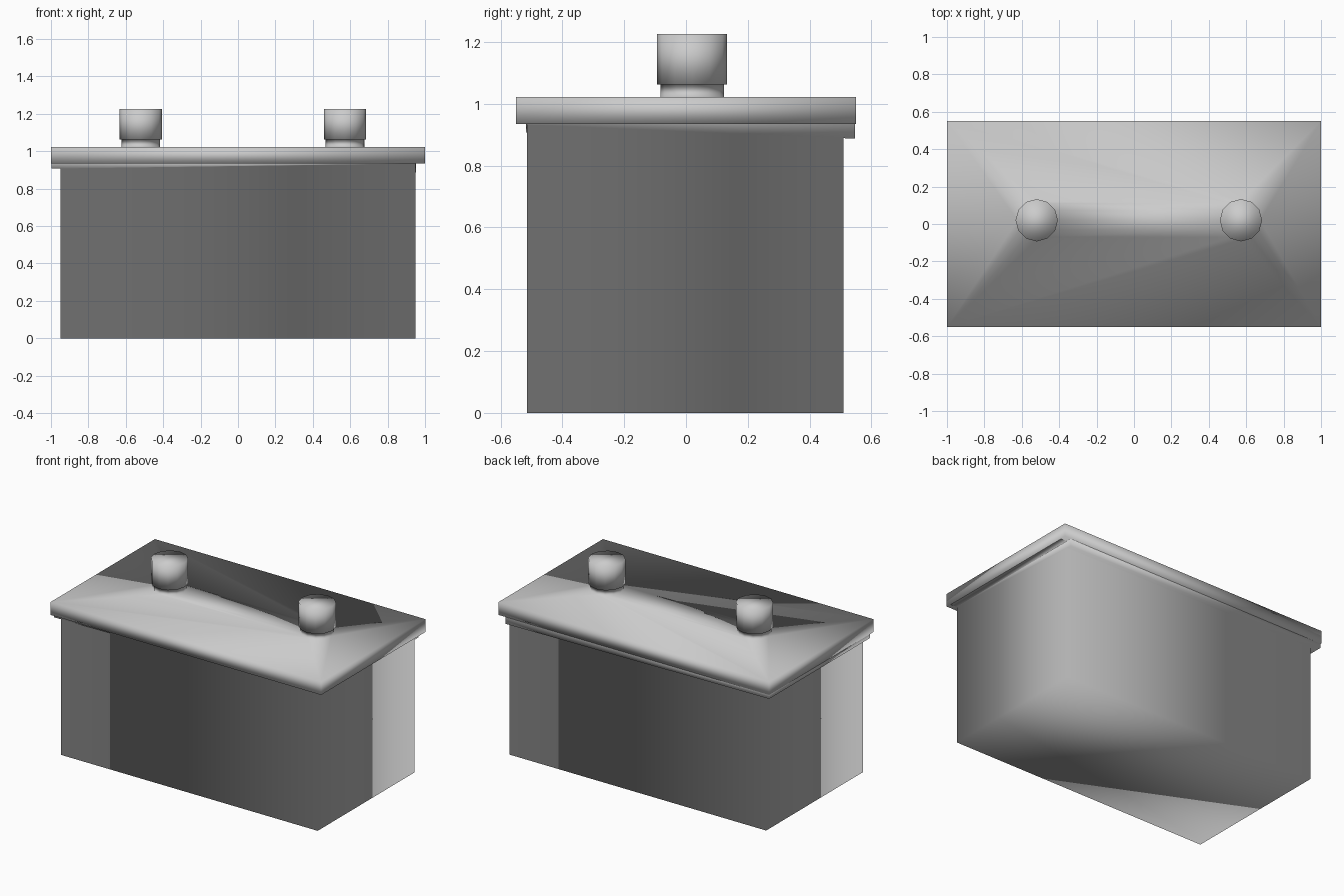
import bpy
import bmesh
import math

cube = bpy.data.objects.get("Cube")
if cube:
    bpy.data.objects.remove(cube, do_unlink=True)

grey = bpy.data.materials.new("mid_grey")
grey.use_nodes = True
grey.diffuse_color = (0.6, 0.6, 0.6, 1)
grey.node_tree.nodes["Principled BSDF"].inputs["Base Color"].default_value = (0.6, 0.6, 0.6, 1)


def finish(bm, name):
    for f in bm.faces:
        f.smooth = True
    mesh = bpy.data.meshes.new(name)
    bm.to_mesh(mesh)
    bm.free()
    mesh.materials.append(grey)
    obj = bpy.data.objects.new(name, mesh)
    bpy.context.collection.objects.link(obj)


def rectangle(bm, x0, x1, y0, y1, z):
    return [bm.verts.new((x, y, z)) for x, y in ((x0, y0), (x1, y0), (x1, y1), (x0, y1))]


def ring(bm, cx, cy, radius, z, sides=12):
    steps = [math.tau * i / sides for i in range(sides)]
    return [bm.verts.new((cx + radius * math.cos(a), cy + radius * math.sin(a), z)) for a in steps]


def bridge(bm, low, high):
    n = len(low)
    for i in range(n):
        j = (i + 1) % n
        bm.faces.new((low[i], low[j], high[j], high[i]))


def fan(bm, hub, loop, first, last):
    for i in range(first, last):
        bm.faces.new((hub, loop[(i + 1) % len(loop)], loop[i]))


# Case: soft-shaded walls and floor, with ledges tucked under the lid ends
bm = bmesh.new()
floor = rectangle(bm, -0.95, 0.95, -0.515, 0.51, 0)
top = rectangle(bm, -0.95, 0.95, -0.515, 0.51, 0.934)
ledge = rectangle(bm, -0.998, 0.998, -0.515, 0.51, 0.934)
bridge(bm, floor, top)
bm.faces.new(floor[::-1])
for a, b in ((1, 2), (3, 0)):
    bm.faces.new((top[a], top[b], ledge[b], ledge[a]))
finish(bm, "case")

# Lip under the lid, tilted so that it vanishes at the front left corner
bm = bmesh.new()
bottom = rectangle(bm, -0.998, 0.952, -0.517, 0.546, 0.907)
bottom[1].co.z = 0.933
bottom[2].co.z = 0.887
bridge(bm, bottom, rectangle(bm, -0.998, 0.952, -0.517, 0.546, 0.936))
bm.faces.new(bottom[::-1])
finish(bm, "lid_lip")

# Lid with two posts growing out of its top as one surface
bm = bmesh.new()
under = rectangle(bm, -1, 1, -0.55, 0.55, 0.935)
rim = rectangle(bm, -1, 1, -0.55, 0.55, 1.022)
bm.faces.new(under[::-1])
bridge(bm, under, rim)
feet = []
for cx in (-0.52, 0.572):
    # Neck, overhanging head and flat cap
    previous = ring(bm, cx, 0.02, 0.103, 1.022)
    feet.append(previous)
    for radius, z in ((0.103, 1.063), (0.113, 1.063), (0.113, 1.225)):
        current = ring(bm, cx, 0.02, radius, z)
        bridge(bm, previous, current)
        previous = current
    bm.faces.new(previous)

# Lid top: fans from the corners to the feet of the posts
right_foot, left_foot = feet
front_right, front_left, back_left, back_right = rim
fan(bm, back_left, left_foot, 0, 3)
fan(bm, back_right, left_foot, 3, 4)
fan(bm, back_right, right_foot, 3, 6)
fan(bm, front_right, right_foot, 6, 9)
fan(bm, front_right, left_foot, 8, 9)
fan(bm, front_left, left_foot, 9, 12)
for triangle in (
    (front_left, back_left, left_foot[0]),
    (back_left, back_right, left_foot[3]),
    (back_right, front_right, right_foot[6]),
    (front_right, front_left, left_foot[9]),
    (back_right, right_foot[3], left_foot[4]),
    (front_right, left_foot[8], right_foot[9]),
):
    bm.faces.new(triangle)

# Lid top: strip of triangles between the two feet
near = [right_foot[i] for i in range(3, -4, -1)]
far = left_foot[4:9]
i = j = 0
while i < len(near) - 1 or j < len(far) - 1:
    if i * (len(far) - 1) <= j * (len(near) - 1) and i < len(near) - 1:
        bm.faces.new((near[i], near[i + 1], far[j]))
        i += 1
    else:
        bm.faces.new((near[i], far[j + 1], far[j]))
        j += 1
bmesh.ops.recalc_face_normals(bm, faces=bm.faces[:])
finish(bm, "lid_with_posts")
